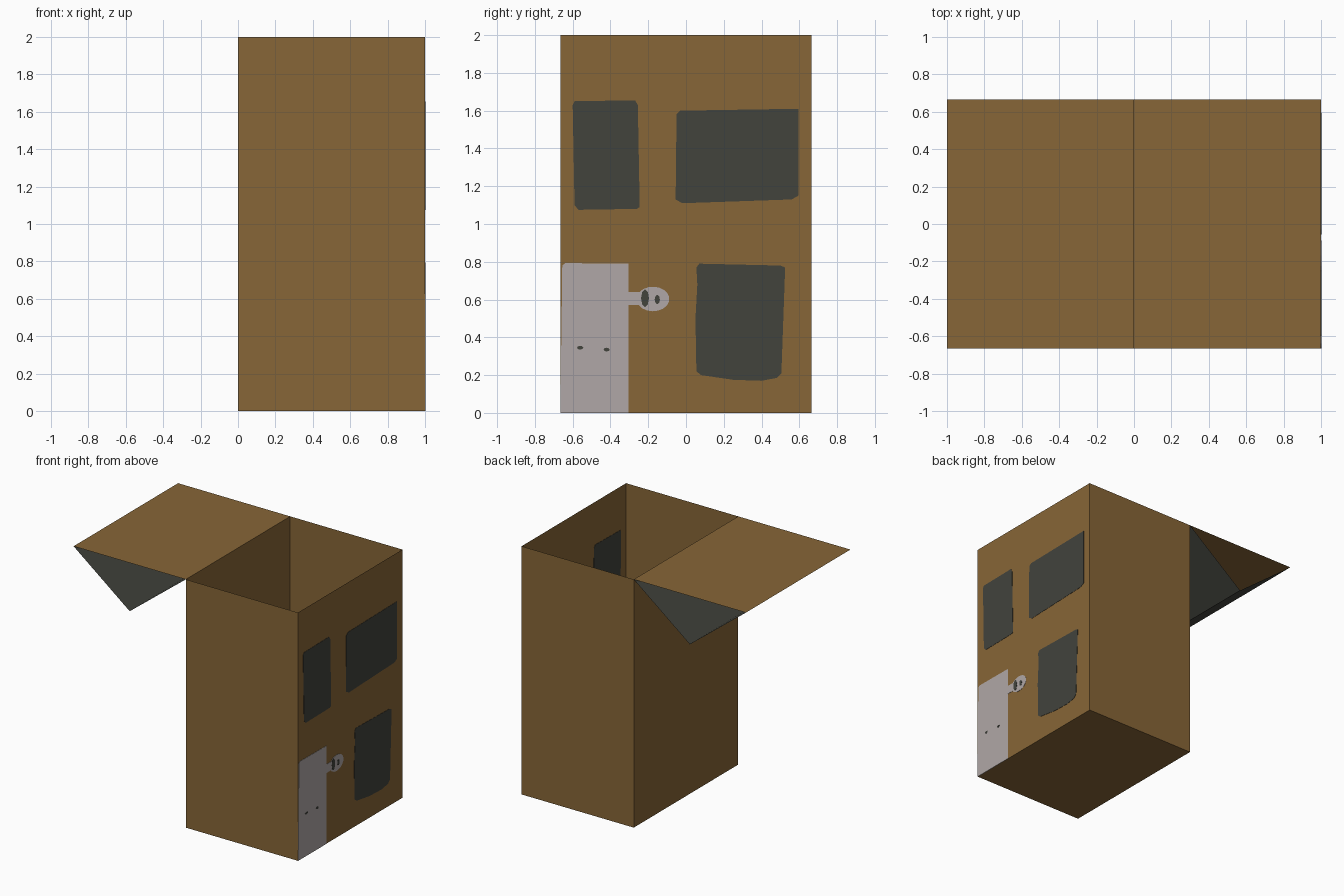
import bpy, bmesh, math
from mathutils import Vector

if "Cube" in bpy.data.objects:
    bpy.data.objects.remove(bpy.data.objects["Cube"], do_unlink=True)

DEPTH = 0.665   # half depth of the house
TOP = 2.0       # wall height


def material(name, rgb):
    m = bpy.data.materials.new(name)
    m.use_nodes = True
    m.diffuse_color = (*rgb, 1)
    m.node_tree.nodes["Principled BSDF"].inputs["Base Color"].default_value = (*rgb, 1)
    return m


brown = material("cardboard_brown", (0.245, 0.133, 0.038))
slate = material("slate_grey", (0.054, 0.056, 0.046))
pale = material("pale_grey", (0.435, 0.39, 0.385))


def finish(name, bm, *mats):
    mesh = bpy.data.meshes.new(name)
    bm.to_mesh(mesh)
    bm.free()
    for m in mats:
        mesh.materials.append(m)
    ob = bpy.data.objects.new(name, mesh)
    bpy.context.collection.objects.link(ob)
    return ob


def plate(name, outline, mat, thick=0.004):
    """Thin plate through the wall at x = 1, showing inside and outside."""
    bm = bmesh.new()
    face = bm.faces.new([bm.verts.new((1 - thick / 2, y, z)) for y, z in outline])
    out = bmesh.ops.extrude_face_region(bm, geom=[face])
    moved = [v for v in out["geom"] if isinstance(v, bmesh.types.BMVert)]
    bmesh.ops.translate(bm, verts=moved, vec=(thick, 0, 0))
    bmesh.ops.recalc_face_normals(bm, faces=bm.faces)
    return finish(name, bm, mat)


def oval(y, z, ry, rz, start=0, end=360, n=12):
    angles = [math.radians(start + (end - start) * i / n) for i in range(n)]
    return [(y + ry * math.cos(a), z + rz * math.sin(a)) for a in angles]


# House body: box with an open top
bm = bmesh.new()
bmesh.ops.create_cube(bm, size=1)
bmesh.ops.scale(bm, vec=(1, 2 * DEPTH, TOP), verts=bm.verts)
bmesh.ops.translate(bm, vec=(0.5, 0, TOP / 2), verts=bm.verts)
bmesh.ops.delete(bm, geom=[f for f in bm.faces if f.normal.z > 0.5], context='FACES_ONLY')
finish("house_walls", bm, brown)

# Upturned roof beside the house: open-ended prism, brown panel, slate slopes
bm = bmesh.new()
profile = [(0, TOP), (-1, TOP), (-0.5, TOP - 0.39)]
rows = [[bm.verts.new((x, y, z)) for x, z in profile] for y in (-DEPTH, DEPTH)]
for i in range(3):
    j = (i + 1) % 3
    bm.faces.new((rows[0][i], rows[0][j], rows[1][j], rows[1][i]))
bm.normal_update()
middle = Vector((-0.5, 0, TOP - 0.13))
for f in bm.faces:
    if f.normal.dot(f.calc_center_median() - middle) < 0:
        f.normal_flip()
    f.material_index = 0 if abs(f.normal.z) > 0.95 else 1
finish("roof", bm, brown, slate)

# Windows
plate("upper_front_window", [(-.6, 1.63), (-.59, 1.65), (-.27, 1.655), (-.255, 1.63),
                             (-.245, 1.09), (-.26, 1.08), (-.57, 1.075), (-.59, 1.1)], slate)
plate("upper_back_window", [(-.055, 1.13), (-.02, 1.11), (.56, 1.13), (.595, 1.15),
                            (.595, 1.61), (-.03, 1.6), (-.05, 1.58)], slate)
plate("lower_back_window", [(.055, .22), (.08, .2), (.25, .175), (.4, .17), (.48, .185),
                            (.505, .21), (.525, .77), (.5, .78), (.07, .79), (.055, .77),
                            (.06, .68), (.05, .5)], slate)

# Door with its round handle
plate("door", [(-DEPTH, 0), (-.305, 0), (-.305, .79), (-.64, .793), (-.655, .78)], pale)
plate("door_handle", [(-.305, .64), (-.305, .57)] + oval(-.175, .603, .087, .065, -150, 165, 16), pale)

# Dark marks on the door and handle
for i, (y, z, ry, rz) in enumerate([(-.217, .607, .021, .048), (-.152, .6, .014, .025),
                                    (-.56, .345, .017, .01), (-.42, .335, .016, .01)]):
    plate(f"door_mark_{i + 1}", oval(y, z, ry, rz, n=8), slate, 0.007)
